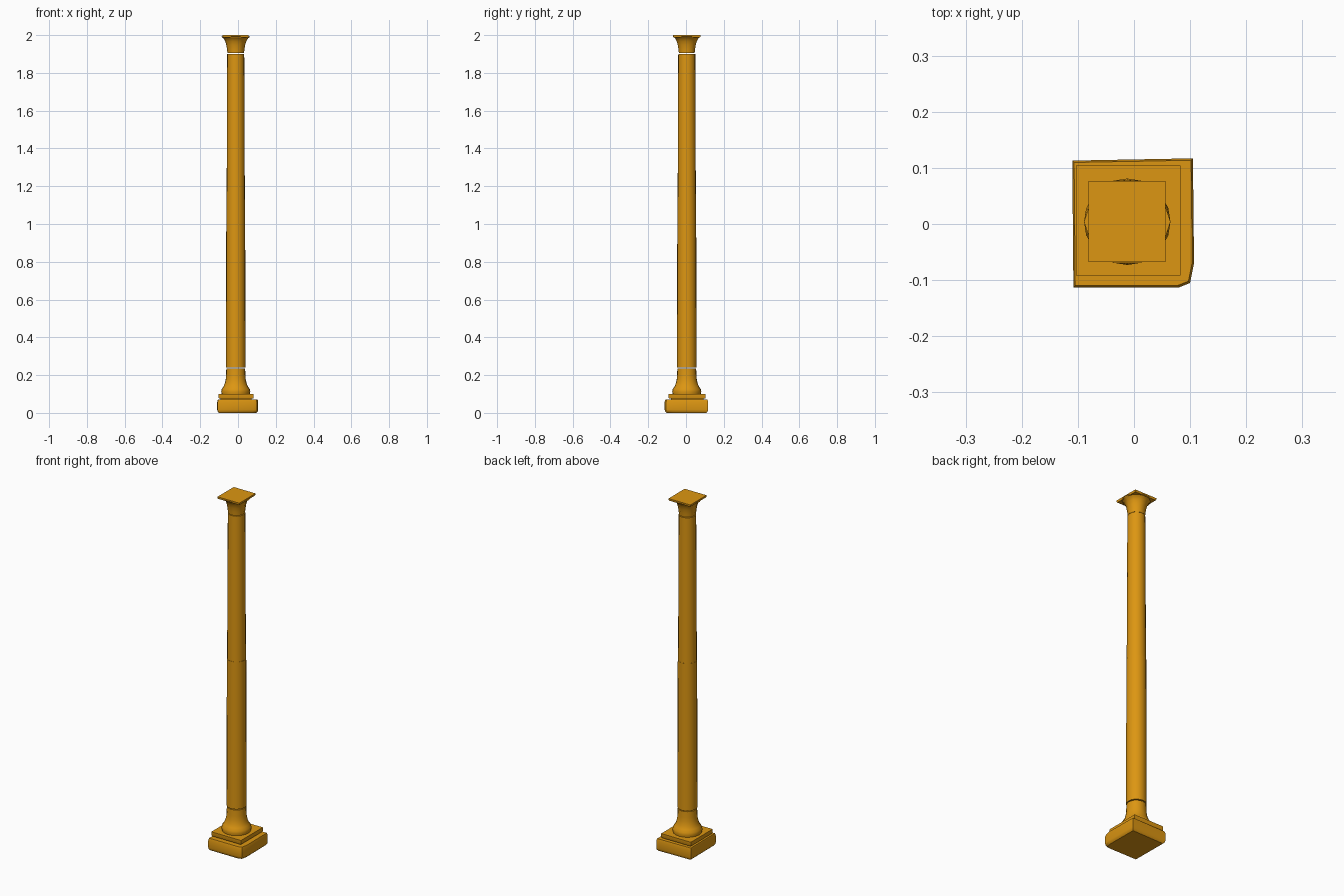
import bpy
import bmesh
from math import cos, sin, pi, radians

cube = bpy.data.objects.get("Cube")
if cube:
    bpy.data.objects.remove(cube, do_unlink=True)

ochre = bpy.data.materials.new("ochre_stone")
ochre.use_nodes = True
colour = (0.72, 0.305, 0.006, 1)
ochre.diffuse_color = colour
ochre.node_tree.nodes["Principled BSDF"].inputs["Base Color"].default_value = colour

CX, CY = -0.012, 0.004  # column axis


def loft(name, rings):
    """Skin matching rings of points and cap both ends."""
    bm = bmesh.new()
    loops = [[bm.verts.new(p) for p in ring] for ring in rings]
    n = len(loops[0])
    for a, b in zip(loops, loops[1:]):
        for i in range(n):
            j = (i + 1) % n
            bm.faces.new((a[i], a[j], b[j], b[i]))
    bm.faces.new(loops[0][::-1])
    bm.faces.new(loops[-1])
    bmesh.ops.recalc_face_normals(bm, faces=bm.faces)
    mesh = bpy.data.meshes.new(name)
    bm.to_mesh(mesh)
    bm.free()
    mesh.materials.append(ochre)
    obj = bpy.data.objects.new(name, mesh)
    bpy.context.collection.objects.link(obj)
    bpy.ops.object.select_all(action="DESELECT")
    obj.select_set(True)
    bpy.context.view_layer.objects.active = obj
    bpy.ops.object.shade_smooth_by_angle(angle=radians(40))
    return obj


def turned(name, profile, sides):
    """Round part from (radius, height) pairs."""
    return loft(name, [[(CX + r * cos(2 * pi * i / sides), CY + r * sin(2 * pi * i / sides), z)
                        for i in range(sides)] for r, z in profile])


def slab(name, outline, levels):
    """Flat part from an outline and (scale, height) pairs."""
    mx = sum(p[0] for p in (min(outline), max(outline))) / 2
    ys = [p[1] for p in outline]
    my = (min(ys) + max(ys)) / 2
    return loft(name, [[(mx + (x - mx) * s, my + (y - my) * s, z) for x, y in outline]
                       for s, z in levels])


def rectangle(x0, x1, y0, y1):
    return [(x0, y0), (x1, y0), (x1, y1), (x0, y1)]


# Plinth with one worn corner
plinth = [(-0.108, -0.113), (0.08, -0.113), (0.1, -0.105), (0.107, -0.07),
          (0.105, 0.117), (-0.11, 0.113)]
slab("plinth", plinth, [(0.92, 0), (0.98, 0.007), (1, 0.017), (1, 0.058), (0.97, 0.07)])

# Stepped block above the plinth
step = rectangle(-0.103, 0.083, -0.092, 0.104)
slab("lower_step", step, [(0.88, 0.068), (0.88, 0.078)])
slab("upper_step", step, [(0.97, 0.075), (1, 0.08), (1, 0.1)])

# Flared round foot
turned("flared_foot", [(0.075, 0.1), (0.077, 0.112), (0.075, 0.125), (0.066, 0.138),
                       (0.058, 0.155), (0.053, 0.178), (0.051, 0.2), (0.05, 0.234)], 20)

# Shaft in two drums
turned("lower_shaft", [(0.0515, 0.239), (0.05, 1.075)], 20)
turned("upper_shaft", [(0.0485, 1.075), (0.045, 1.901)], 20)

# Flared capital and its square top plate
turned("capital", [(0.044, 1.904), (0.046, 1.925), (0.05, 1.948), (0.056, 1.968),
                   (0.065, 1.983), (0.077, 1.992)], 10)
slab("top_plate", rectangle(-0.081, 0.056, -0.068, 0.077), [(0.97, 1.988), (1, 1.993), (1, 2)])
